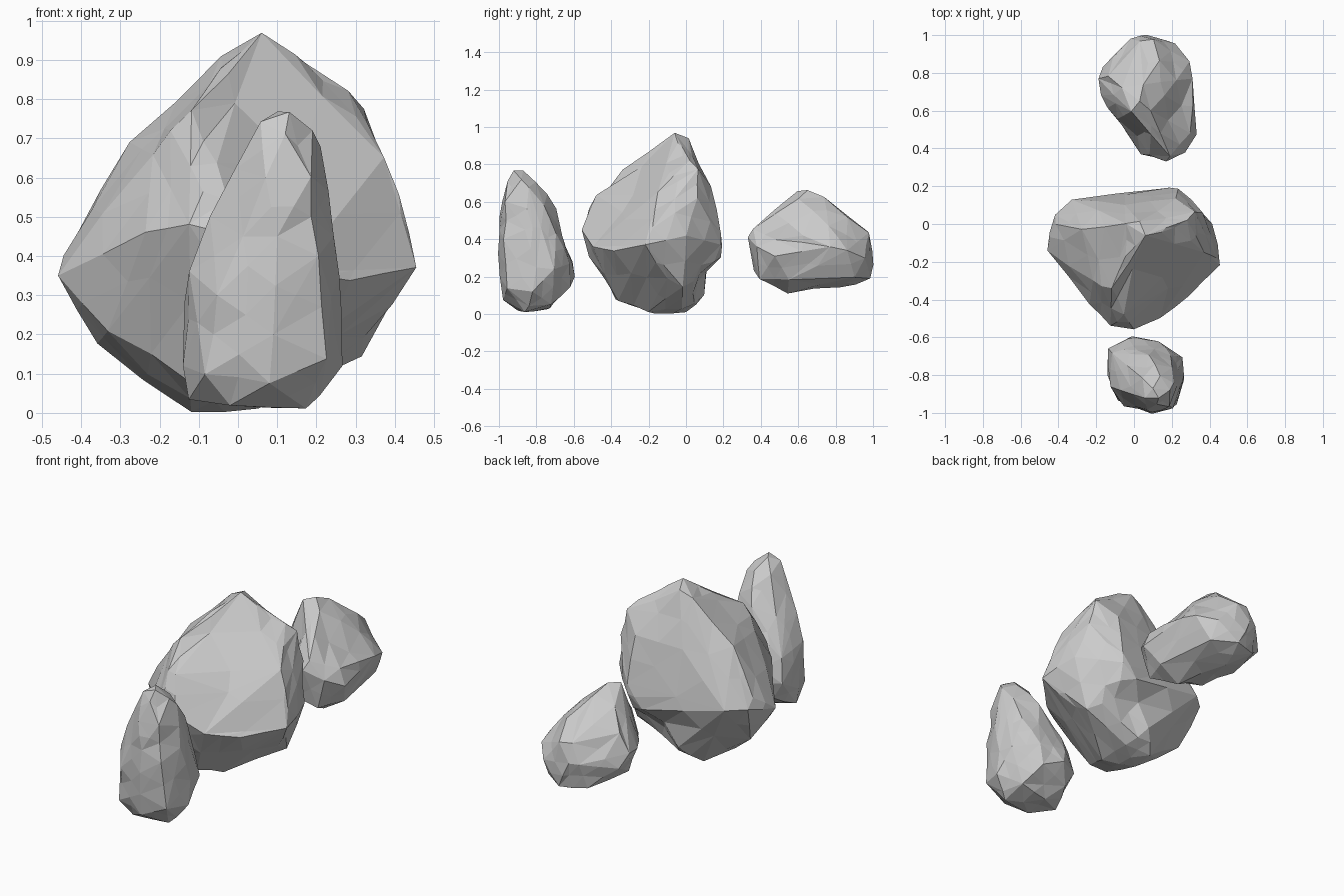
import bpy, bmesh, random
from mathutils import Vector


def rock(name, corners, dents=(), seed=1):
    """Faceted boulder: hull of its main corners, split into facets, then dented."""
    random.seed(seed)
    bm = bmesh.new()
    for c in corners:
        bm.verts.new(c)
    bmesh.ops.convex_hull(bm, input=bm.verts)
    loose = [v for v in bm.verts if not v.link_faces]
    bmesh.ops.delete(bm, geom=loose, context='VERTS')
    corner_set = set(bm.verts)
    # facet the long edges only
    longs = [e for e in bm.edges if e.calc_length() > 0.15]
    bmesh.ops.subdivide_edges(bm, edges=longs, cuts=1)
    bmesh.ops.triangulate(bm, faces=bm.faces[:])
    bm.normal_update()
    for v in bm.verts:
        if v not in corner_set:
            v.co += v.normal * random.uniform(-0.006, 0.010)
    # hollows: (centre, radius, push direction)
    for centre, radius, push in dents:
        for v in bm.verts:
            d = (v.co - Vector(centre)).length / radius
            if d < 1:
                v.co += Vector(push) * (1 - d * d)
    bmesh.ops.recalc_face_normals(bm, faces=bm.faces[:])
    mesh = bpy.data.meshes.new(name)
    bm.to_mesh(mesh)
    bm.free()
    ob = bpy.data.objects.new(name, mesh)
    bpy.context.collection.objects.link(ob)
    return ob


# Tall slim rock at the front
rock("front_rock", [
    (.10, -.87, .77), (.13, -.92, .765), (.19, -.88, .72), (.06, -.92, .74),
    (.12, -.95, .71), (.215, -.84, .68), (.14, -.80, .71), (.05, -.82, .70),
    (-.02, -.86, .60), (.07, -.985, .60), (.18, -.96, .60), (.20, -.76, .58), (.08, -.70, .56),
    (-.07, -.88, .50), (-.05, -.75, .48), (.10, -1.0, .45), (.24, -.86, .45), (.20, -.97, .40),
    (.02, -.66, .44), (.19, -.70, .43),
    (-.12, -.86, .36), (-.12, -.68, .33), (-.05, -.96, .30),
    (-.03, -.61, .28), (.13, -.62, .27), (.27, -.80, .25), (.25, -.71, .24),
    (-.135, -.66, .20), (-.01, -.60, .20), (.11, -.625, .15), (.09, -.99, .20), (.22, -.95, .14),
    (-.14, -.80, .12), (-.08, -.93, .10), (.265, -.82, .12), (.08, -.97, .08),
    (-.12, -.80, .04), (-.08, -.66, .10), (.21, -.84, .04), (.17, -.72, .05),
    (.17, -.86, .02), (-.02, -.90, .02), (0, -.74, .03), (.08, -.82, .012),
], dents=[((.05, -.62, .42), .12, (0, -.015, 0))], seed=3)

# Large main boulder
rock("main_boulder", [
    (.06, -.06, .965), (-.04, .0, .905), (.03, .01, .935), (-.04, -.17, .87), (-.10, -.01, .845),
    (-.11, -.35, .77), (.22, -.02, .85), (.28, .02, .82), (.315, .06, .77), (.22, .13, .68),
    (-.27, -.03, .685), (-.22, -.30, .66), (-.05, -.49, .64), (-.05, .11, .66),
    (.37, -.15, .65), (.36, .06, .62), (-.42, 0, .45), (-.42, .05, .40), (-.33, .13, .40),
    (-.15, .14, .45), (.0, .16, .42), (.235, .19, .43), (.14, .19, .30), (.235, .19, .37),
    (.41, 0, .42), (.44, -.18, .46), (.46, -.22, .37), (.28, -.38, .34), (.14, -.50, .36),
    (0, -.56, .45), (-.12, -.53, .48), (-.23, -.42, .46), (-.46, -.14, .35), (-.02, -.51, .31),
    (-.33, -.24, .21), (-.355, -.06, .18), (-.12, -.13, .0), (-.12, -.37, .085), (0, -.36, .075),
    (.05, -.20, .02), (.31, -.02, .15), (.32, -.10, .19), (-.11, 0, .01), (.04, -.02, .025),
    (-.02, .10, .10), (.2, .10, .2),
], dents=[((.06, -.34, .70), .22, (-.02, .06, -.02)),
          ((.0, .14, .75), .15, (0, -.015, 0)),
          ((.10, .13, .20), .14, (0, -.05, .03))], seed=5)

# Squat slanted rock at the back, falling away to the right and rear
rock("back_rock", [
    (.03, .65, .665), (-.01, .60, .65), (.05, .74, .63), (-.06, .72, .58), (.09, .60, .62),
    (.06, .79, .575), (.13, .86, .51), (.09, .52, .58), (.17, .335, .41), (.19, .36, .455),
    (.27, .38, .36), (.33, .475, .31), (.30, .48, .40), (.04, .375, .27), (.08, .36, .40),
    (-.09, .555, .38), (-.18, .68, .36), (-.19, .77, .37), (-.165, .83, .30), (-.13, .78, .47),
    (-.02, .98, .34), (.03, 1.0, .34), (.03, .97, .445), (.10, .97, .43), (.22, .96, .30),
    (.29, .86, .34), (.31, .77, .36), (.22, .76, .47), (.10, .985, .19), (-.04, .93, .20),
    (.05, .825, .145), (.22, .90, .20), (.15, .545, .118), (.22, .395, .19), (.10, .36, .23),
    (.28, .55, .18), (0, .56, .16), (-.12, .68, .22),
], dents=[((.22, .56, .48), .14, (-.02, .01, -.03)),
          ((.0, .47, .46), .13, (.03, .01, -.02))], seed=8)
